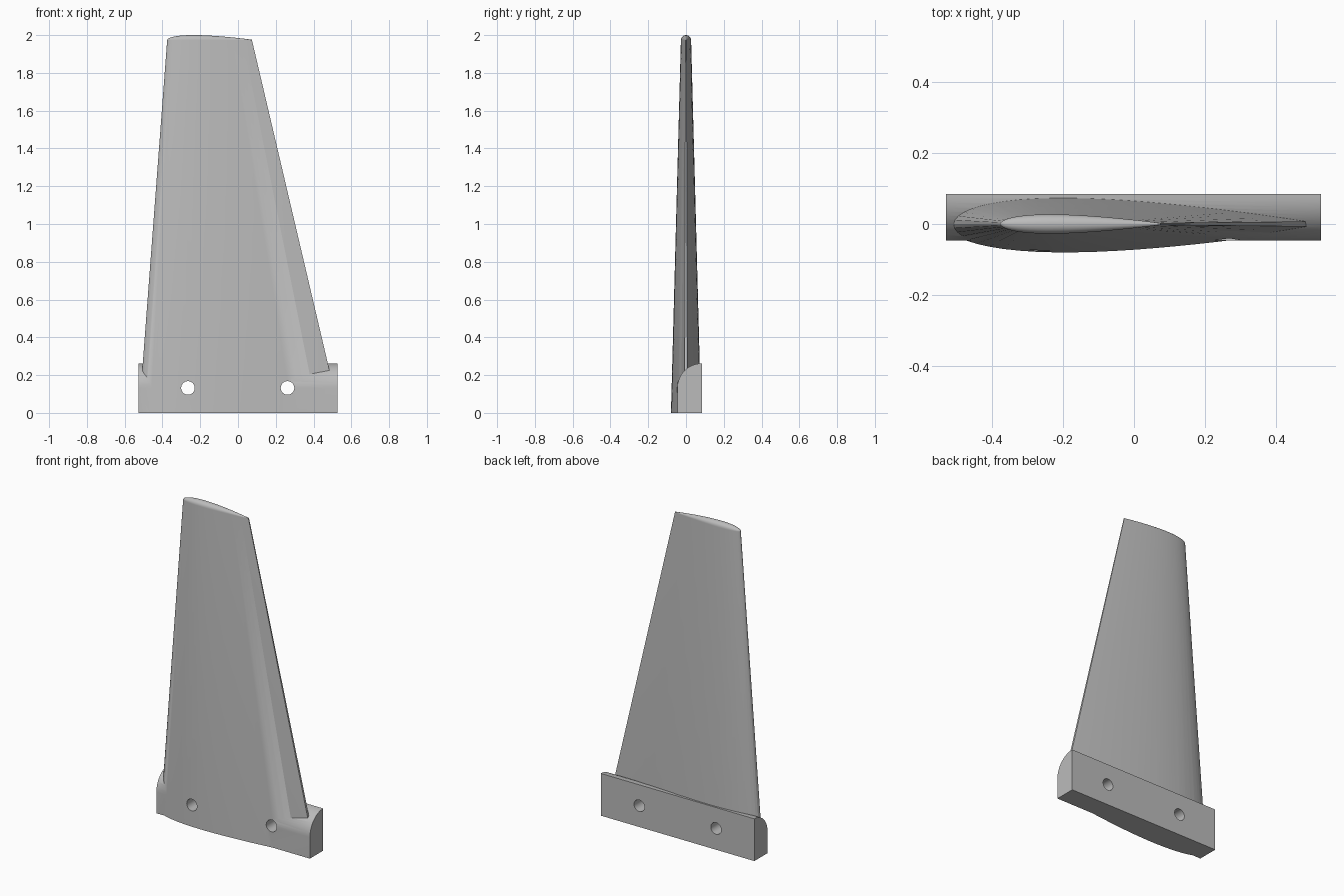
import bpy, bmesh, math

if "Cube" in bpy.data.objects:
    bpy.data.objects.remove(bpy.data.objects["Cube"])

grey = bpy.data.materials.new("light_grey")
grey.diffuse_color = (0.5, 0.5, 0.5, 1)
grey.use_nodes = True
grey.node_tree.nodes["Principled BSDF"].inputs["Base Color"].default_value = grey.diffuse_color


def make_object(name, bm):
    bmesh.ops.recalc_face_normals(bm, faces=bm.faces)
    mesh = bpy.data.meshes.new(name)
    bm.to_mesh(mesh)
    bm.free()
    mesh.materials.append(grey)
    obj = bpy.data.objects.new(name, mesh)
    bpy.context.collection.objects.link(obj)
    return obj


def boolean(target, tool, operation):
    mod = target.modifiers.new(operation.lower(), 'BOOLEAN')
    mod.operation, mod.solver, mod.object = operation, 'EXACT', tool
    bpy.context.view_layer.objects.active = target
    bpy.ops.object.modifier_apply(modifier=mod.name)
    bpy.data.objects.remove(tool)


def half_thickness(u):
    """Symmetric aerofoil half thickness, scaled to a peak of about 1."""
    s = (0.2969 * math.sqrt(u) - 0.126 * u - 0.3516 * u**2
         + 0.2843 * u**3 - 0.1015 * u**4)
    return s * 9.75 + 0.075 * u


# Fin: tapered aerofoil with a tip rounded across its thickness
N, TIP_Z, CAP = 28, 1.973, 8
us = [0.5 * (1 + math.cos(math.pi * i / N)) for i in range(N + 1)]
stations = [(u, 1) for u in us] + [(u, -1) for u in reversed(us[:-1])]


def ring(bm, lead, trail, thick, z, angle=0.0):
    verts = []
    for u, side in stations:
        h = thick * half_thickness(u)
        verts.append(bm.verts.new((lead + (trail - lead) * u,
                                   side * h * math.cos(angle),
                                   z + h * math.sin(angle))))
    return verts


bm = bmesh.new()
rings = [ring(bm, -0.524, 0.537, 0.080, 0)]
for k in range(CAP + 1):
    rings.append(ring(bm, -0.375, 0.074, 0.0272, TIP_Z, math.pi / 2 * k / CAP))
for a, b in zip(rings, rings[1:]):
    for i in range(len(a)):
        j = (i + 1) % len(a)
        bm.faces.new((a[i], a[j], b[j], b[i]))
bm.faces.new(rings[0])
bmesh.ops.remove_doubles(bm, verts=bm.verts, dist=1e-5)
# Trim the trailing corner flush with the end of the mounting block
bmesh.ops.bisect_plane(bm, geom=bm.verts[:] + bm.edges[:] + bm.faces[:],
                       plane_co=(0.524, 0, 0), plane_no=(1, 0, 0),
                       clear_outer=True)
bmesh.ops.holes_fill(bm, edges=[e for e in bm.edges if e.is_boundary])
fin = make_object("fin", bm)

# Mounting block: bar with a quarter-round front top edge
R, BACK, TOP = 0.13, 0.084, 0.262
profile = [(BACK, 0), (BACK - R, 0)]
for k in range(17):
    a = math.pi / 2 * k / 16
    profile.append((BACK - R * math.cos(a), TOP - R + R * math.sin(a)))
bm = bmesh.new()
left = [bm.verts.new((-0.528, y, z)) for y, z in profile]
right = [bm.verts.new((0.526, y, z)) for y, z in profile]
bm.faces.new(left)
bm.faces.new(right)
for i in range(len(profile)):
    j = (i + 1) % len(profile)
    bm.faces.new((left[i], left[j], right[j], right[i]))
block = make_object("mounting_block", bm)
boolean(fin, block, 'UNION')

# Two bolt holes through fin and block
for x in (-0.265, 0.262):
    bpy.ops.mesh.primitive_cylinder_add(vertices=32, radius=0.036, depth=0.6,
                                        location=(x, 0, 0.132),
                                        rotation=(math.pi / 2, 0, 0))
    drill = bpy.context.object
    drill.name = "bolt_hole_cutter"
    drill.data.materials.append(grey)
    boolean(fin, drill, 'DIFFERENCE')

fin.name = "fin_with_mount"
bpy.ops.object.select_all(action='DESELECT')
fin.select_set(True)
bpy.context.view_layer.objects.active = fin
bpy.ops.object.shade_smooth_by_angle(angle=math.radians(30))
